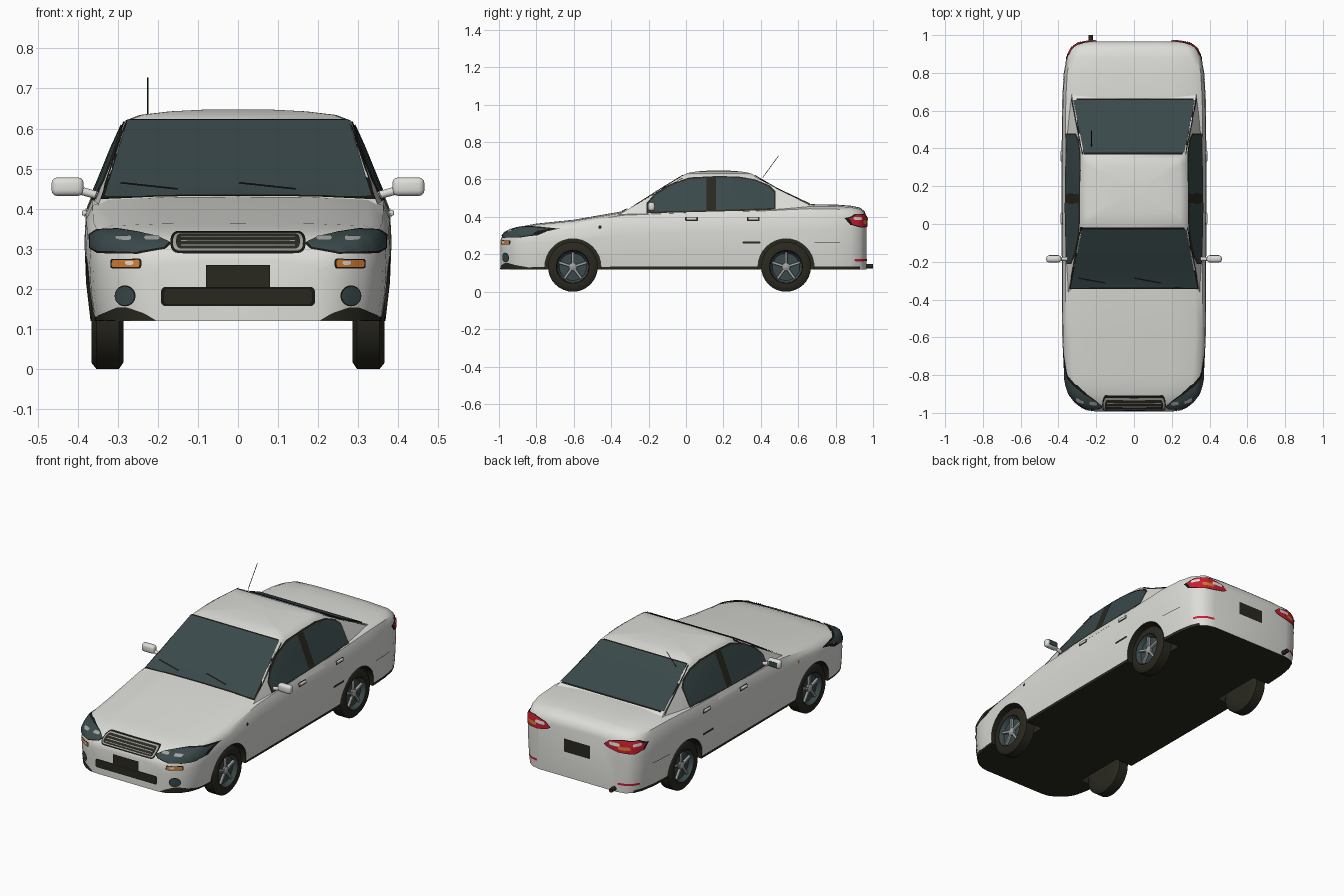
import bpy, bmesh, math
from mathutils import Vector, Matrix
from mathutils.bvhtree import BVHTree

if "Cube" in bpy.data.objects:
    bpy.data.objects.remove(bpy.data.objects["Cube"], do_unlink=True)


def material(name, r, g, b):
    m = bpy.data.materials.new(name)
    m.use_nodes = True
    m.diffuse_color = (r, g, b, 1)
    m.node_tree.nodes["Principled BSDF"].inputs["Base Color"].default_value = (r, g, b, 1)
    return m


paint = material("light grey paint", .72, .72, .69)
glass = material("tinted glass", .042, .066, .068)
trim = material("dark trim", .022, .021, .014)
black = material("black edging", .008, .008, .006)
silver = material("silver", .35, .36, .36)
red = material("red lens", .6, .012, .03)
orange = material("orange lens", .65, .2, .03)
parts = []


def finish(bm, name, *mats):
    me = bpy.data.meshes.new(name)
    bm.to_mesh(me)
    bm.free()
    for m in mats:
        me.materials.append(m)
    ob = bpy.data.objects.new(name, me)
    bpy.context.collection.objects.link(ob)
    parts.append(ob)
    return ob


def loft(name, rings, *mats):
    bm = bmesh.new()
    loops = [[bm.verts.new(p) for p in ring] for ring in rings]
    for a, b in zip(loops, loops[1:]):
        for i in range(len(a)):
            j = (i + 1) % len(a)
            bm.faces.new((a[i], a[j], b[j], b[i]))
    bm.faces.new(loops[0])
    bm.faces.new(loops[-1])
    bmesh.ops.recalc_face_normals(bm, faces=bm.faces[:])
    return finish(bm, name, *mats)


def lathe(name, profile, s, y, z, *mats):
    turn = [math.tau * k / 32 for k in range(32)]
    return loft(name, [[(s * x, y + r * math.cos(t), z + r * math.sin(t)) for t in turn]
                       for x, r in profile], *mats)


def box(name, place, size, mat, bevel=0):
    bm = bmesh.new()
    bmesh.ops.create_cube(bm, size=1, matrix=place @ Matrix.Diagonal((*size, 1)))
    if bevel:
        bmesh.ops.bevel(bm, geom=bm.edges[:], offset=bevel, segments=3, profile=.5, affect='EDGES')
    return finish(bm, name, mat)


def rod(name, p, q, r, mat):
    p, q = Vector(p), Vector(q)
    place = Matrix.Translation((p + q) / 2) @ (q - p).to_track_quat('Z', 'Y').to_matrix().to_4x4()
    bm = bmesh.new()
    bmesh.ops.create_cone(bm, cap_ends=True, segments=12, radius1=r, radius2=r,
                          depth=(q - p).length, matrix=place)
    return finish(bm, name, mat)


# Lower body: one cross-section scaled along the length (y, half width, top height)
FLOOR = .12
stations = [(-.993, .2, .27), (-.987, .24, .29), (-.97, .275, .312), (-.94, .315, .33),
            (-.9, .345, .345), (-.85, .362, .355), (-.8, .37, .364), (-.6, .38, .385),
            (-.34, .382, .43), (0, .383, .445), (.4, .383, .455), (.66, .38, .468),
            (.8, .372, .466), (.88, .357, .46), (.93, .335, .45), (.955, .3, .43), (.966, .25, .4)]
section = [(0, 0), (.96, 0), (.965, .045), (.99, .3), (1, .6), (.99, .82), (.95, .93),
           (.85, .975), (.5, .995), (0, 1)]
outline = section + [(-x, z) for x, z in section[-2:0:-1]]
body = loft("body", [[(x * w, y, FLOOR + z * (top - FLOOR)) for x, z in outline]
                     for y, w, top in stations], paint, trim)
for f in body.data.polygons:
    sill = f.center.z < FLOOR + .015 and abs(f.normal.x) > .7
    f.material_index = int(f.normal.z < -.7 or sill)


# Cabin: rings stacked upwards, ending in a shallow roof dome
def cabin_ring(z, front, rear, wide_front, wide_rear, bulge):
    half = []
    for k in range(9):
        t = k / 8
        half.append((wide_front + (wide_rear - wide_front) * t + bulge * 4 * t * (1 - t),
                     front + (rear - front) * t, z))
    return half + [(-x, y, z) for x, y, z in reversed(half)]


rings = [cabin_ring(.40, -.38, .80, .352, .35, .025), cabin_ring(.47, -.26, .66, .327, .325, .02),
         cabin_ring(.55, -.135, .49, .3, .295, .016), cabin_ring(.62, -.02, .37, .275, .268, .01)]
eaves = rings[-1]
for scale, z in ((.87, .634), (.6, .643), (.25, .648)):
    rings.append([(x * scale, .175 + (y - .175) * scale, z) for x, y, _ in eaves])
cabin = loft("cabin", rings, paint)

# Surface used for laying thin plates on the bodywork
points, polys = [], []
for ob in (body, cabin):
    start = len(points)
    points += [v.co.copy() for v in ob.data.vertices]
    polys += [[start + i for i in f.vertices] for f in ob.data.polygons]
surface = BVHTree.FromPolygons(points, polys)
VIEWS = {"front": (Vector((0, 1, 0)), lambda a, b: (a, -2, b)),
         "back": (Vector((0, -1, 0)), lambda a, b: (a, 2, b)),
         "top": (Vector((0, 0, -1)), lambda a, b: (a, b, 2)),
         "left": (Vector((-1, 0, 0)), lambda a, b: (2, a, b)),
         "right": (Vector((1, 0, 0)), lambda a, b: (-2, a, b))}


def plate(name, pts, view, mat, lift=.003, grow=0, step=.015):
    ray, origin = VIEWS[view]
    lo = [min(p[i] for p in pts) for i in (0, 1)]
    hi = [max(p[i] for p in pts) for i in (0, 1)]
    mid = [(l + h) / 2 for l, h in zip(lo, hi)]
    fac = [1 + 2 * grow / (h - l) for l, h in zip(lo, hi)]
    bm = bmesh.new()
    bm.faces.new([bm.verts.new([mid[i] + (p[i] - mid[i]) * fac[i] for i in (0, 1)] + [0]) for p in pts])
    for axis in (0, 1):
        normal = [(1, 0, 0), (0, 1, 0)][axis]
        for k in range(1, int((hi[axis] - lo[axis]) / step) + 1):
            bmesh.ops.bisect_plane(bm, geom=bm.verts[:] + bm.edges[:] + bm.faces[:], dist=1e-5,
                                   plane_co=[(lo[axis] + k * step) * c for c in normal], plane_no=normal)
    for v in bm.verts:
        a, b = v.co.x, v.co.y
        for _ in range(40):
            hit, n, _, _ = surface.ray_cast(Vector(origin(a, b)), ray)
            if hit:
                v.co = hit + n * (lift if n.dot(ray) < 0 else -lift)
                break
            a *= .995
    bm.normal_update()
    for f in bm.faces:
        if f.normal.dot(ray) > 0:
            f.normal_flip()
    return finish(bm, name, mat)


def pair(name, pts, view, mat, **kw):
    for label, s in (("left_", 1), ("right_", -1)):
        plate(label + name, [(s * a, b) for a, b in pts], view, mat, **kw)


def rounded(cx, cz, hx, hz, r):
    pts = []
    for q, (sx, sz) in enumerate(((1, 1), (-1, 1), (-1, -1), (1, -1))):
        for k in range(6):
            t = math.pi / 2 * (q + k / 5)
            p = (cx + sx * (hx - r) + r * math.cos(t), cz + sz * (hz - r) + r * math.sin(t))
            if not pts or math.dist(p, pts[-1]) > 1e-4:
                pts.append(p)
    if math.dist(pts[0], pts[-1]) < 1e-4:
        pts.pop()
    return pts


# Windscreen, rear window and wipers
for name, pts in (("windscreen", [(-.335, -.335), (.335, -.335), (.276, -.025), (-.276, -.025)]),
                  ("rear_window", [(-.322, .655), (.322, .655), (.266, .375), (-.266, .375)])):
    plate(name + "_seal", pts, "top", black, grow=.008, step=.03)
    plate(name, pts, "top", glass, lift=.006, step=.03)
for name, x in (("right_wiper", -.295), ("left_wiper", 0)):
    plate(name, [(x, -.285), (x + .005, -.279), (x + .145, -.305), (x + .145, -.312)], "top", black, lift=.009)

# Side windows, handles, markers and mouldings
surround = [(-.212, .418), (.478, .436), (.478, .535), (.445, .568), (.37, .599), (.28, .615),
            (.16, .617), (.02, .61), (-.08, .576), (-.168, .522), (-.212, .472)]
front_pane = [(-.203, .426), (.11, .432), (.11, .606), (.02, .6), (-.08, .566), (-.16, .515), (-.203, .47)]
rear_pane = [(.16, .434), (.47, .445), (.47, .53), (.44, .56), (.37, .59), (.28, .606), (.16, .608)]
for side, s in (("left", 1), ("right", -1)):
    plate(side + "_window_surround", surround, side, trim, step=.02)
    plate(side + "_front_window", front_pane, side, glass, lift=.006, step=.02)
    plate(side + "_rear_window", rear_pane, side, glass, lift=.006, step=.02)
    for door, y in (("front", .03), ("rear", .36)):
        plate(f"{side}_{door}_handle_recess", rounded(y, .388, .034, .011, .005), side, trim)
        box(f"{side}_{door}_handle", Matrix.Translation((s * .383, y, .39)), (.012, .056, .014), paint, .004)
    plate(side + "_marker", rounded(-.46, .345, .009, .009, .009), side, trim if s > 0 else orange)
    plate(side + "_moulding", rounded(.35, .263, .048, .006, .006), side, trim)
    plate(side + "_rear_seam", rounded(.755, .262, .068, .0015, .001), side, trim)

    # Door mirrors
    rod(side + "_mirror_arm", (s * .345, -.185, .432), (s * .4, -.185, .447), .01, paint)
    box(side + "_mirror", Matrix.Translation((s * .425, -.185, .455)), (.08, .036, .046), paint, .014)
    box(side + "_mirror_glass", Matrix.Translation((s * .425, -.167, .455)), (.052, .004, .026), glass)

# Grille, number plates and intake
plate("grille_edge", rounded(0, .315, .165, .024, .018), "front", black, grow=.003)
plate("grille_frame", rounded(0, .315, .162, .022, .016), "front", silver, lift=.0045)
plate("grille", rounded(0, .315, .154, .018, .013), "front", trim, lift=.006)
for k in range(3):
    plate(f"grille_slat_{k}", rounded(0, .305 + .01 * k, .142, .0012, .001), "front", silver, lift=.0075)
plate("intake_edge", rounded(0, .181, .192, .024, .012), "front", black)
plate("intake", rounded(0, .181, .184, .019, .009), "front", trim, lift=.005)
plate("front_number_plate", rounded(0, .232, .08, .028, .002), "front", trim, lift=.007)
plate("rear_number_plate", rounded(0, .3, .08, .037, .002), "back", trim, lift=.005)

# Headlamps, indicators, fog lamps and lower corner openings
lamp = [(.17, .313), (.185, .301), (.25, .291), (.345, .293), (.364, .303), (.366, .333),
        (.35, .343), (.3, .345), (.25, .338), (.2, .327)]
pair("headlamp_edge", lamp, "front", black, grow=.004, step=.008)
pair("headlamp", lamp, "front", glass, lift=.006, step=.008)
for k, x in enumerate((.215, .285)):
    pair(f"headlamp_reflector_{k}", rounded(x, .322, .02, .005, .005), "front", silver, lift=.008, step=.008)
pair("indicator_edge", rounded(.278, .263, .038, .012, .006), "front", black)
pair("indicator", rounded(.278, .263, .034, .009, .005), "front", orange, lift=.005)
pair("indicator_bulb", rounded(.268, .265, .01, .005, .005), "front", paint, lift=.007)
pair("fog_lamp_edge", rounded(.28, .183, .026, .026, .026), "front", black)
pair("fog_lamp", rounded(.28, .183, .023, .023, .023), "front", glass, lift=.005)
pair("corner_opening", [(.205, .122), (.355, .122), (.345, .135), (.3, .154), (.275, .154), (.235, .14)],
     "front", trim)

# Tail lamps and reflectors
tail = [(.17, .375), (.19, .362), (.25, .35), (.33, .347), (.352, .36), (.356, .392),
        (.335, .41), (.27, .412), (.2, .397)]
pair("tail_lamp_edge", tail, "back", black, grow=.004, step=.01)
pair("tail_lamp", tail, "back", red, lift=.005, step=.01)
pair("reversing_lens", rounded(.232, .387, .03, .008, .006), "back", paint, lift=.007, step=.01)
pair("corner_lens", rounded(.336, .391, .012, .007, .005), "back", paint, lift=.007, step=.01)
pair("tail_indicator", rounded(.285, .372, .03, .009, .007), "back", orange, lift=.007, step=.01)
pair("rear_reflector", rounded(.295, .169, .045, .006, .004), "back", red, step=.01)

# Aerial and exhaust
rod("aerial", (-.225, .41, .61), (-.225, .495, .727), .0015, black)
rod("exhaust", (-.23, .88, .137), (-.23, 1, .137), .012, trim)

# Wheels and wheel arches
HUB = .133
cutters = []
for side, s in (("left", 1), ("right", -1)):
    for end, y in (("front", -.605), ("rear", .535)):
        name = f"{side}_{end}_"
        lathe(name + "tyre", [(.285, .07), (.285, .115), (.297, HUB), (.353, HUB), (.365, .118),
                              (.363, .088), (.335, .086)], s, y, HUB, trim)
        lathe(name + "rim", [(.33, .086), (.361, .086), (.34, .073)], s, y, HUB, glass)
        lathe(name + "hub", [(.335, .022), (.35, .022), (.356, .014)], s, y, HUB, silver)
        for k in range(5):
            place = (Matrix.Translation((s * .346, y, HUB)) @ Matrix.Rotation(math.tau * k / 5, 4, 'X')
                     @ Matrix.Translation((0, 0, .045)))
            box(f"{name}spoke_{k}", place, (.014, .014, .066), silver, .003)
        cutter = lathe(name + "arch_cutter", [(.26, .15), (.5, .15)], s, y, HUB, paint, trim)
        for f in cutter.data.polygons:
            f.material_index = 1
        cutter.hide_render = True
        cutters.append(cutter)
        mod = body.modifiers.new(name + "arch", 'BOOLEAN')
        mod.operation, mod.solver, mod.object = 'DIFFERENCE', 'EXACT', cutter
bpy.context.view_layer.update()
cut = bpy.data.meshes.new_from_object(body.evaluated_get(bpy.context.evaluated_depsgraph_get()))
body.modifiers.clear()
body.data = cut
for cutter in cutters:
    parts.remove(cutter)
    bpy.data.objects.remove(cutter, do_unlink=True)

# Smooth shading with sharp edges kept
bpy.ops.object.select_all(action='DESELECT')
for ob in parts:
    ob.select_set(True)
bpy.context.view_layer.objects.active = body
bpy.ops.object.shade_smooth_by_angle(angle=math.radians(45))
